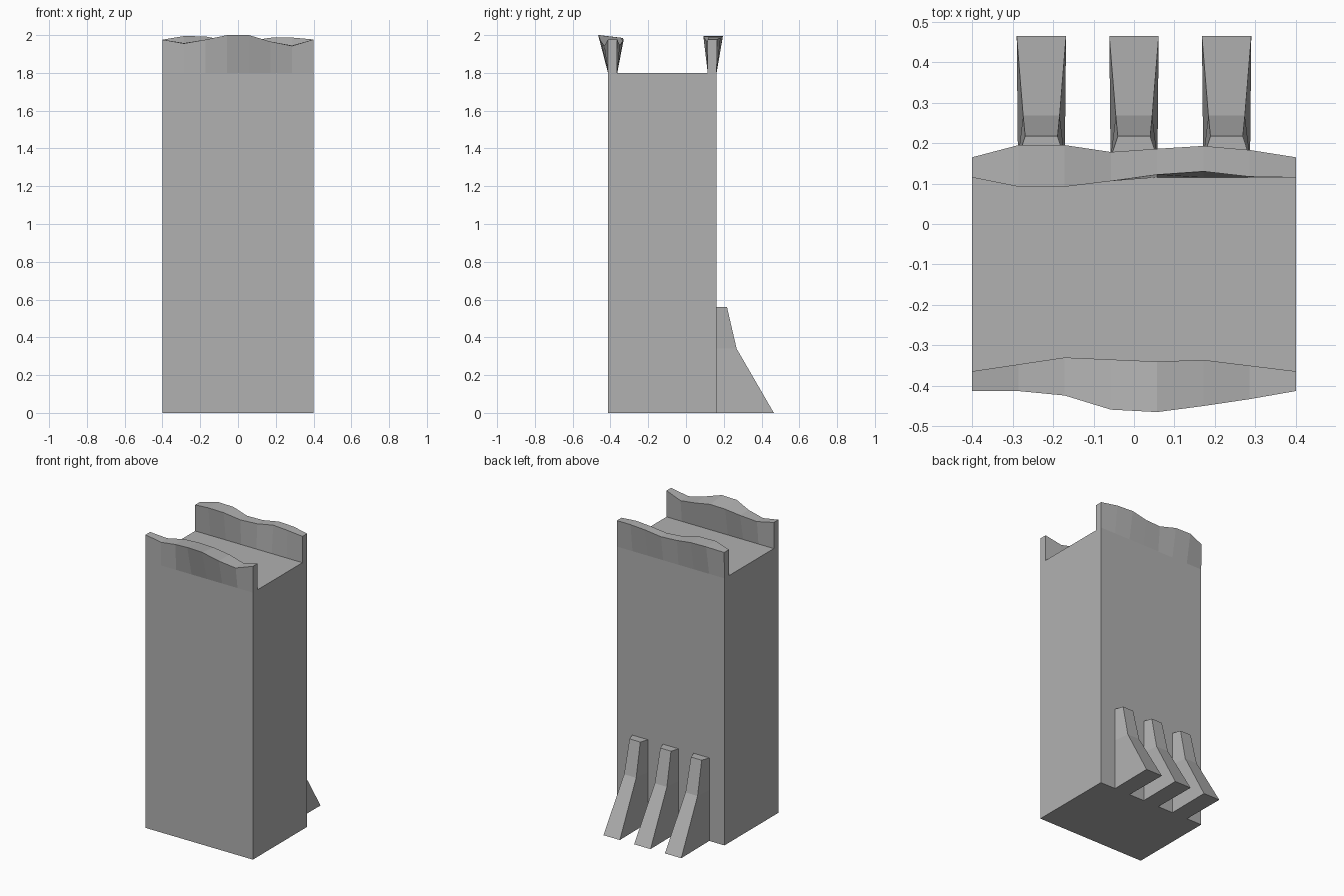
import bpy, bmesh

if "Cube" in bpy.data.objects:
    bpy.data.objects.remove(bpy.data.objects["Cube"])

# Mid grey shared by all parts
grey = bpy.data.materials.new("dark_grey")
grey.diffuse_color = (0.44, 0.44, 0.44, 1)
grey.use_nodes = True
grey.node_tree.nodes["Principled BSDF"].inputs["Base Color"].default_value = grey.diffuse_color


def make_object(name, bm):
    bmesh.ops.recalc_face_normals(bm, faces=bm.faces[:])
    me = bpy.data.meshes.new(name)
    bm.to_mesh(me)
    bm.free()
    me.materials.append(grey)
    ob = bpy.data.objects.new(name, me)
    bpy.context.collection.objects.link(ob)
    return ob


def loft(name, sections):
    """Skin a list of closed point loops and cap both ends."""
    bm = bmesh.new()
    rings = [[bm.verts.new(p) for p in s] for s in sections]
    n = len(rings[0])
    for a, b in zip(rings, rings[1:]):
        for i in range(n):
            j = (i + 1) % n
            bm.faces.new((a[i], a[j], b[j], b[i]))
    bm.faces.new(rings[0])
    bm.faces.new(rings[-1])
    return make_object(name, bm)


# Block with a channel on top; the two rims flare and ripple along x
FRONT, BACK, TOP = -0.413, 0.162, 1.8
front_out = [-.413, -.413, -.424, -.459, -.465, -.450, -.433, -.413]
front_in = [-.364, -.347, -.330, -.335, -.340, -.336, -.350, -.364]
front_z = [1.976, 1.956, 1.976, 2.0, 2.0, 1.966, 1.943, 1.977]
front_in_z = [1.976, 1.958, 1.976, 1.985, 1.985, 1.966, 1.945, 1.977]
back_out = [.165, .195, .195, .178, .186, .193, .183, .165]
back_in = [.115, .092, .092, .106, .122, .130, .117, .115]
back_z = [1.976, 1.995, 1.993, 1.97, 1.968, 1.986, 1.987, 1.977]

sections = []
for i in range(8):
    x = -0.4 + 0.8 * i / 7
    profile = [(FRONT, 0), (BACK, 0), (BACK, TOP),
               (back_out[i], back_z[i]), (back_in[i], back_z[i]),
               (0.115, TOP), (-0.364, TOP),
               (front_in[i], front_in_z[i]), (front_out[i], front_z[i]),
               (FRONT, TOP)]
    sections.append([(x, y, z) for y, z in profile])
loft("tower_block", sections)

# Three buttresses on the back: (z, outer y, outer half width)
levels = [(0, 0.465, 0.061), (0.34, 0.268, 0.045), (0.56, 0.217, 0.040)]
for k, cx in enumerate((-0.229, 0, 0.229)):
    loft(f"buttress_{k + 1}", [
        [(cx - 0.058, BACK, z), (cx + 0.058, BACK, z),
         (cx + w, y, z), (cx - w, y, z)] for z, y, w in levels])
